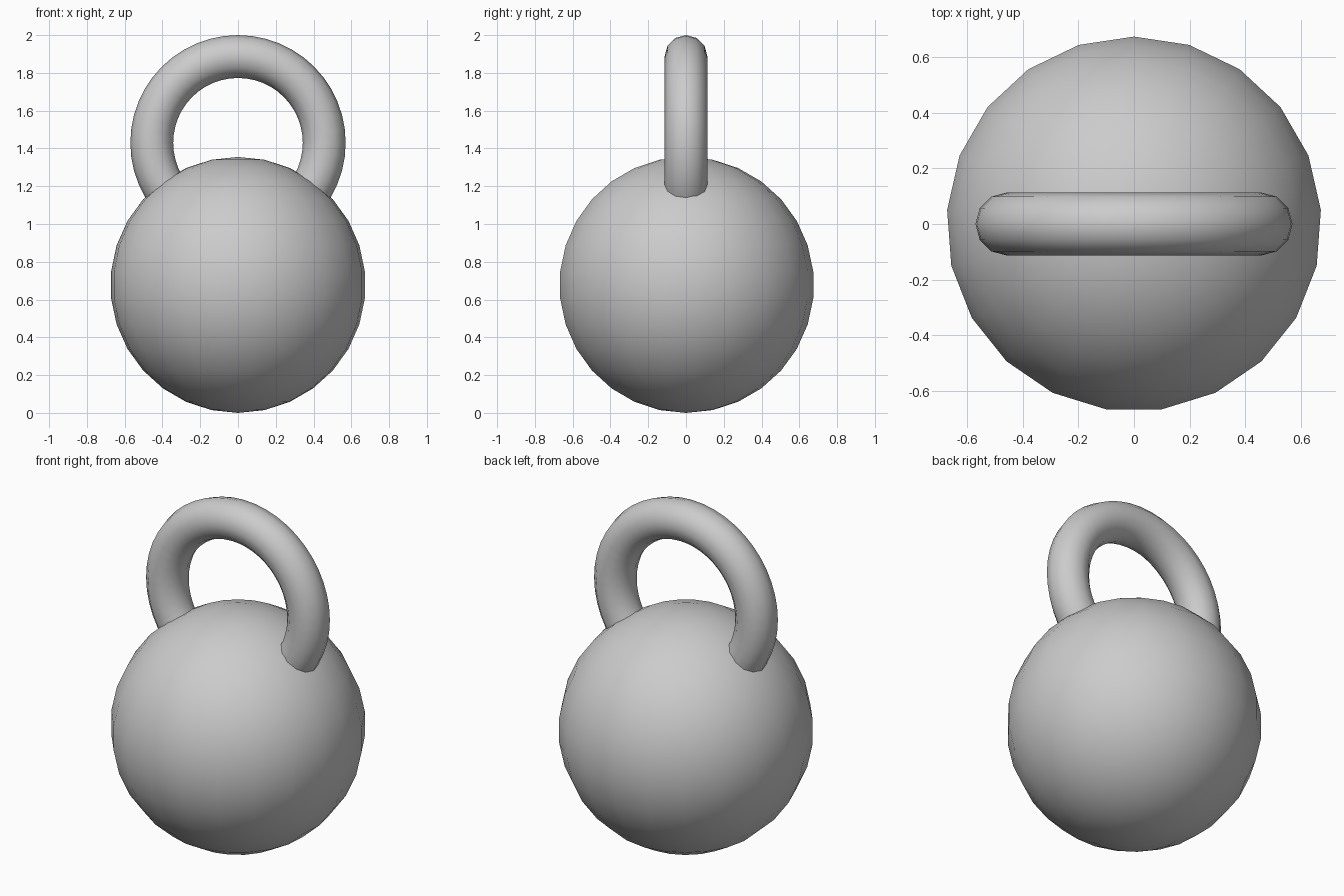
import bpy
import math

if "Cube" in bpy.data.objects:
    bpy.data.objects.remove(bpy.data.objects["Cube"])

R = 0.6775              # ball radius
MAJOR, MINOR = 0.4565, 0.1135   # handle ring and tube radii

# Solid round weight
bpy.ops.mesh.primitive_uv_sphere_add(segments=21, ring_count=15, radius=R,
                                     location=(0, 0, R))
weight = bpy.context.object
weight.name = "weight_ball"
bpy.ops.object.shade_smooth()

# Upright ring handle, its lower part sunk into the ball
bpy.ops.mesh.primitive_torus_add(major_segments=48, minor_segments=12,
                                 major_radius=MAJOR, minor_radius=MINOR,
                                 location=(0, 0, 2 - MAJOR - MINOR),
                                 rotation=(math.pi / 2, 0, 0))
handle = bpy.context.object
handle.name = "ring_handle"
bpy.ops.object.shade_smooth()
